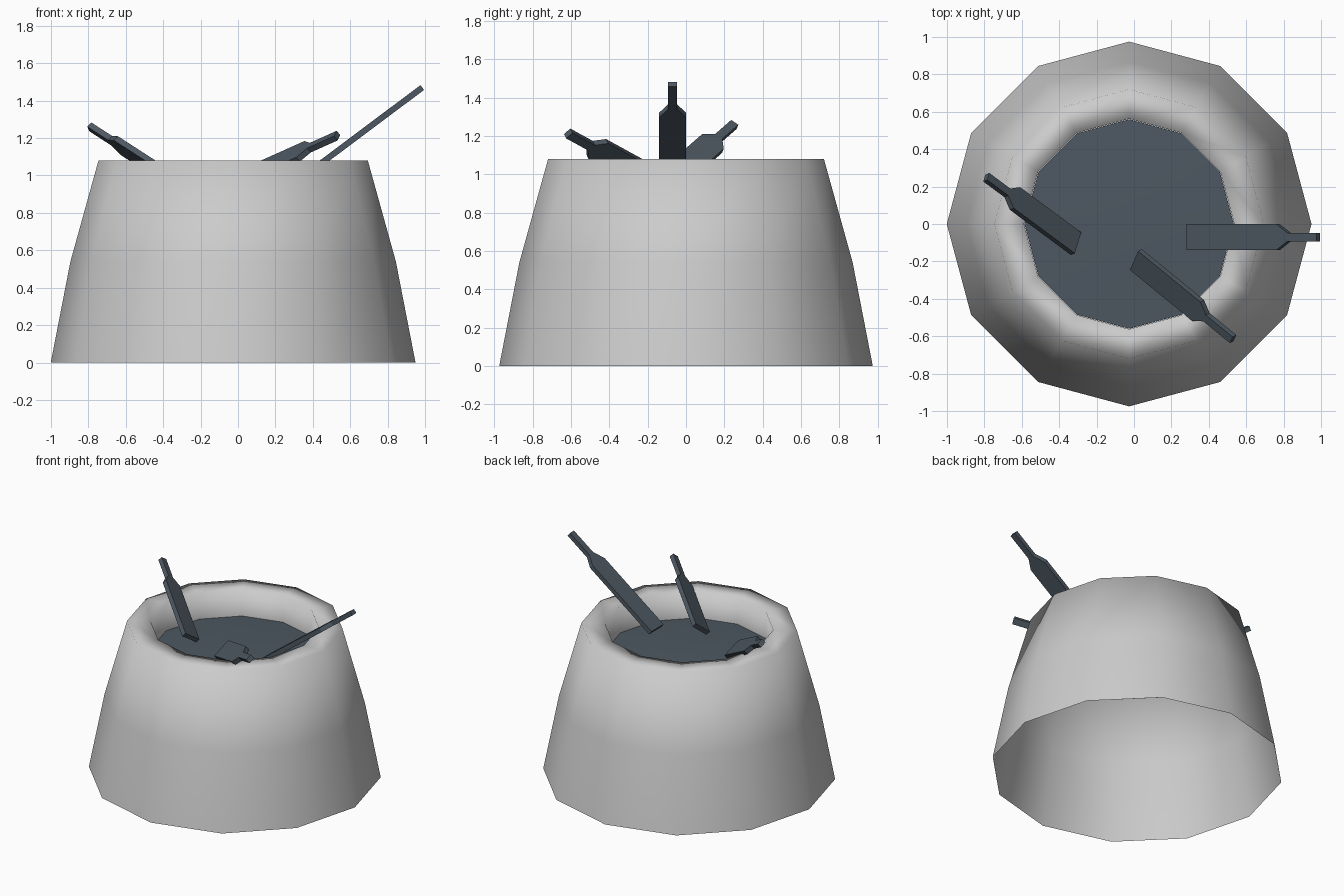
import bpy, bmesh, math
from mathutils import Vector

cube = bpy.data.objects.get("Cube")
if cube:
    bpy.data.objects.remove(cube, do_unlink=True)

SIDES = 12
CENTRE = Vector((-0.026, 0, 0))


def material(name, colour):
    m = bpy.data.materials.new(name)
    m.use_nodes = True
    m.diffuse_color = (*colour, 1)
    bsdf = m.node_tree.nodes["Principled BSDF"]
    bsdf.inputs["Base Color"].default_value = (*colour, 1)
    bsdf.inputs["Roughness"].default_value = 0.8
    return m


def finish(bm, name, mat, smooth):
    mesh = bpy.data.meshes.new(name)
    for f in bm.faces:
        f.smooth = smooth
    bm.to_mesh(mesh)
    bm.free()
    ob = bpy.data.objects.new(name, mesh)
    mesh.materials.append(mat)
    bpy.context.collection.objects.link(ob)
    return ob


def lathe(name, profile, mat):
    """Turn a (radius, height) profile, listed from the outside in."""
    bm = bmesh.new()
    rings = []
    for r, z in profile:
        if r == 0:
            rings.append([bm.verts.new(CENTRE + Vector((0, 0, z)))] * SIDES)
            continue
        angles = [math.tau * i / SIDES for i in range(SIDES)]
        rings.append([bm.verts.new(CENTRE + Vector((r * math.cos(a), r * math.sin(a), z)))
                      for a in angles])
    for low, high in zip(rings, rings[1:]):
        for i in range(SIDES):
            j = (i + 1) % SIDES
            corners = [low[i], low[j], high[j], high[i]]
            bm.faces.new(list(dict.fromkeys(corners)))
    return finish(bm, name, mat, True)


def paddle(name, start, tip, roll, neck, mat, width=0.14, handle=0.046, thick=0.032):
    """Flat blade narrowing to a square handle, rolled about its own axis."""
    start, tip = Vector(start), Vector(tip)
    axis = (tip - start).normalized()
    side = axis.cross(Vector((0, 0, 1))).normalized()
    up = side.cross(axis)
    across = side * math.cos(roll) + up * math.sin(roll)
    normal = across.cross(axis)
    length = (tip - start).length
    half = [(0, width / 2), (neck * length, width / 2),
            ((neck + 0.085) * length, handle / 2), (length, handle / 2)]
    outline = half + [(d, -w) for d, w in reversed(half)]
    bm = bmesh.new()
    base = bm.faces.new([bm.verts.new(start + axis * d + across * w - normal * thick / 2)
                         for d, w in outline])
    grown = bmesh.ops.extrude_face_region(bm, geom=[base])
    top = [v for v in grown["geom"] if isinstance(v, bmesh.types.BMVert)]
    bmesh.ops.translate(bm, verts=top, vec=normal * thick)
    bmesh.ops.recalc_face_normals(bm, faces=bm.faces)
    return finish(bm, name, mat, False)


stone = material("pale grey", (0.6, 0.6, 0.6))
slate = material("dark slate", (0.075, 0.098, 0.122))

# Open-bottomed tub with a broad flat rim and a straight inner wall
lathe("tub", [(0.975, 0), (0.87, 0.54), (0.72, 1.08), (0.562, 1.08), (0.562, 0.86)], stone)

# Slightly domed filling
lathe("filling", [(0.56, 0.885), (0.28, 0.9), (0, 0.905)], slate)

# Three paddles leaning on the rim
paddle("left_paddle", (0.29, -0.07, 0.95), (0.985, -0.07, 1.47), 0, 0.69, slate)
paddle("right_paddle", (-0.31, -0.105, 0.95), (-0.79, 0.25, 1.26),
       math.radians(-38), 0.68, slate)
paddle("front_paddle", (0.01, -0.19, 0.98), (0.53, -0.615, 1.213),
       math.radians(-41), 0.64, slate)
